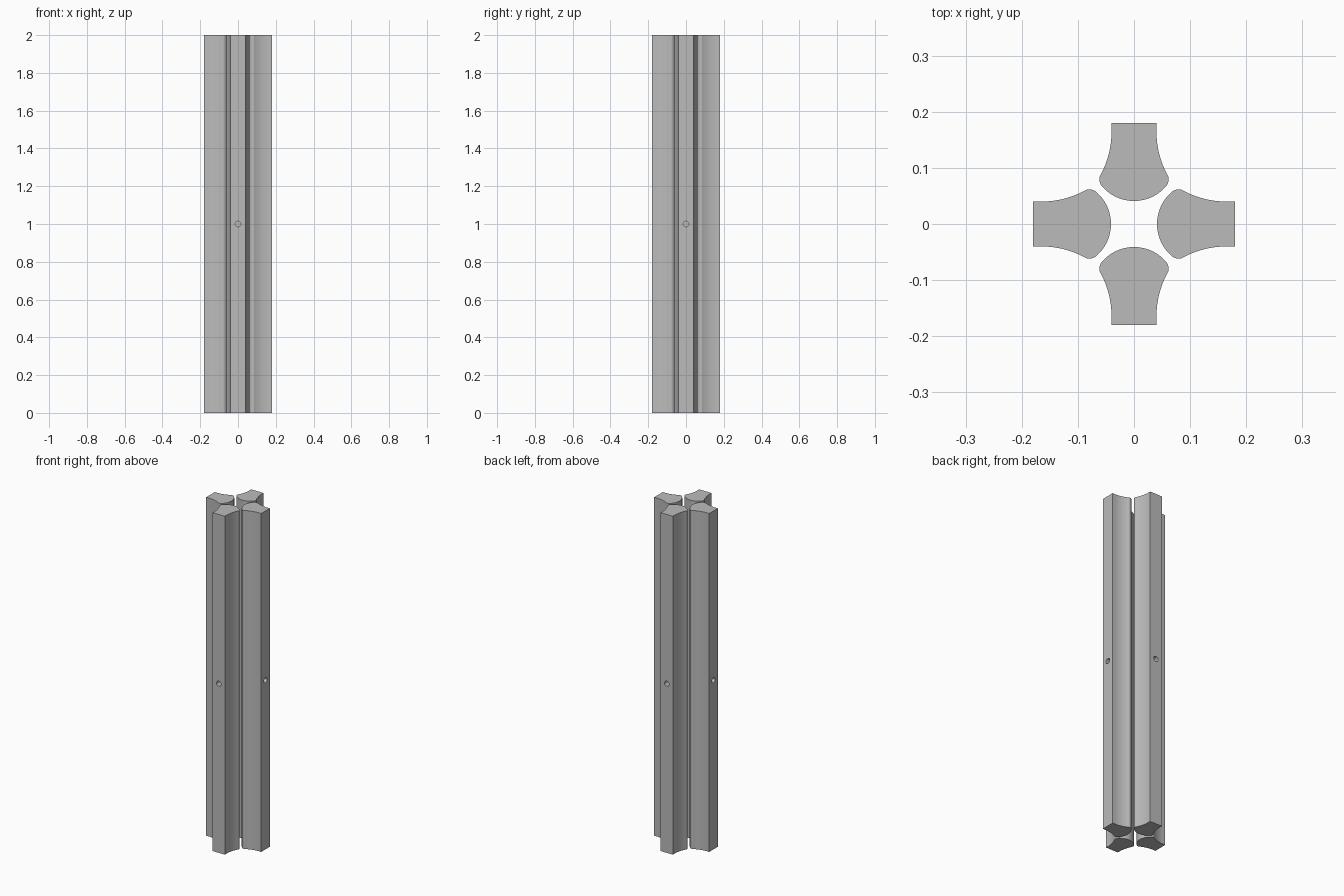
import bpy, bmesh
from math import sqrt, radians, pi
from mathutils import Matrix, Vector

cube = bpy.data.objects.get("Cube")
if cube:
    bpy.data.objects.remove(cube, do_unlink=True)

HEIGHT, OUTER, INNER, HALF = 2.0, 0.18, 0.041, 0.04
HOLE_RADIUS, HOLE_DEPTH = 0.015, 0.06

grey = bpy.data.materials.new("plain grey")
grey.use_nodes = True
colour = (0.50, 0.50, 0.50, 1)
grey.diffuse_color = colour
grey.node_tree.nodes["Principled BSDF"].inputs["Base Color"].default_value = colour


def inner_arc(w, radius=0.0753):
    """Convex face towards the middle."""
    return Vector((INNER + radius - sqrt(radius**2 - w**2), w))


def flank_arc(r, radius=0.163, start=0.165):
    """Concave side running out to the straight outer end."""
    return Vector((r, HALF + radius - sqrt(radius**2 - (start - r)**2)))


def half_profile():
    pts = [inner_arc(0.056 * i / 10) for i in range(11)]
    a, c, b = pts[-1], Vector((0.078, 0.0665)), flank_arc(0.09)
    pts += [a * (1 - t)**2 + c * 2 * t * (1 - t) + b * t * t
            for t in (i / 8 for i in range(1, 9))]
    pts += [flank_arc(0.09 + 0.075 * i / 10) for i in range(1, 11)]
    return pts + [Vector((OUTER, HALF))]


def make_object(name, bm):
    bmesh.ops.recalc_face_normals(bm, faces=bm.faces)
    mesh = bpy.data.meshes.new(name)
    bm.to_mesh(mesh)
    bm.free()
    mesh.materials.append(grey)
    obj = bpy.data.objects.new(name, mesh)
    bpy.context.collection.objects.link(obj)
    return obj


# One bar: mirrored cross-section extruded upwards
half = half_profile()
outline = half + [Vector((p.x, -p.y)) for p in reversed(half[1:])]
bm = bmesh.new()
base = bm.faces.new([bm.verts.new((p.x, p.y, 0)) for p in outline])
top = bmesh.ops.extrude_face_region(bm, geom=[base])["geom"]
bmesh.ops.translate(bm, vec=(0, 0, HEIGHT),
                    verts=[g for g in top if isinstance(g, bmesh.types.BMVert)])
bar = make_object("right_bar", bm)

# Blind hole drilled at mid height in the outer end
bm = bmesh.new()
bmesh.ops.create_cone(bm, cap_ends=True, segments=32, radius1=HOLE_RADIUS,
                      radius2=HOLE_RADIUS, depth=2 * HOLE_DEPTH,
                      matrix=Matrix.Translation((OUTER, 0, HEIGHT / 2))
                      @ Matrix.Rotation(pi / 2, 4, 'Y'))
drill = make_object("hole_cutter", bm)
drill.hide_render = True

cut = bar.modifiers.new("hole", 'BOOLEAN')
cut.object, cut.operation, cut.solver = drill, 'DIFFERENCE', 'EXACT'
bpy.ops.object.select_all(action='DESELECT')
bpy.context.view_layer.objects.active = bar
bar.select_set(True)
bpy.ops.object.modifier_apply(modifier=cut.name)
bpy.data.objects.remove(drill, do_unlink=True)
bpy.ops.object.shade_smooth_by_angle(angle=radians(30))

# Four bars around the centre
bar.name = "left_bar"
for i, name in enumerate(("back_bar", "right_bar", "front_bar"), 1):
    copy = bpy.data.objects.new(name, bar.data)
    copy.rotation_euler.z = i * pi / 2
    bpy.context.collection.objects.link(copy)
